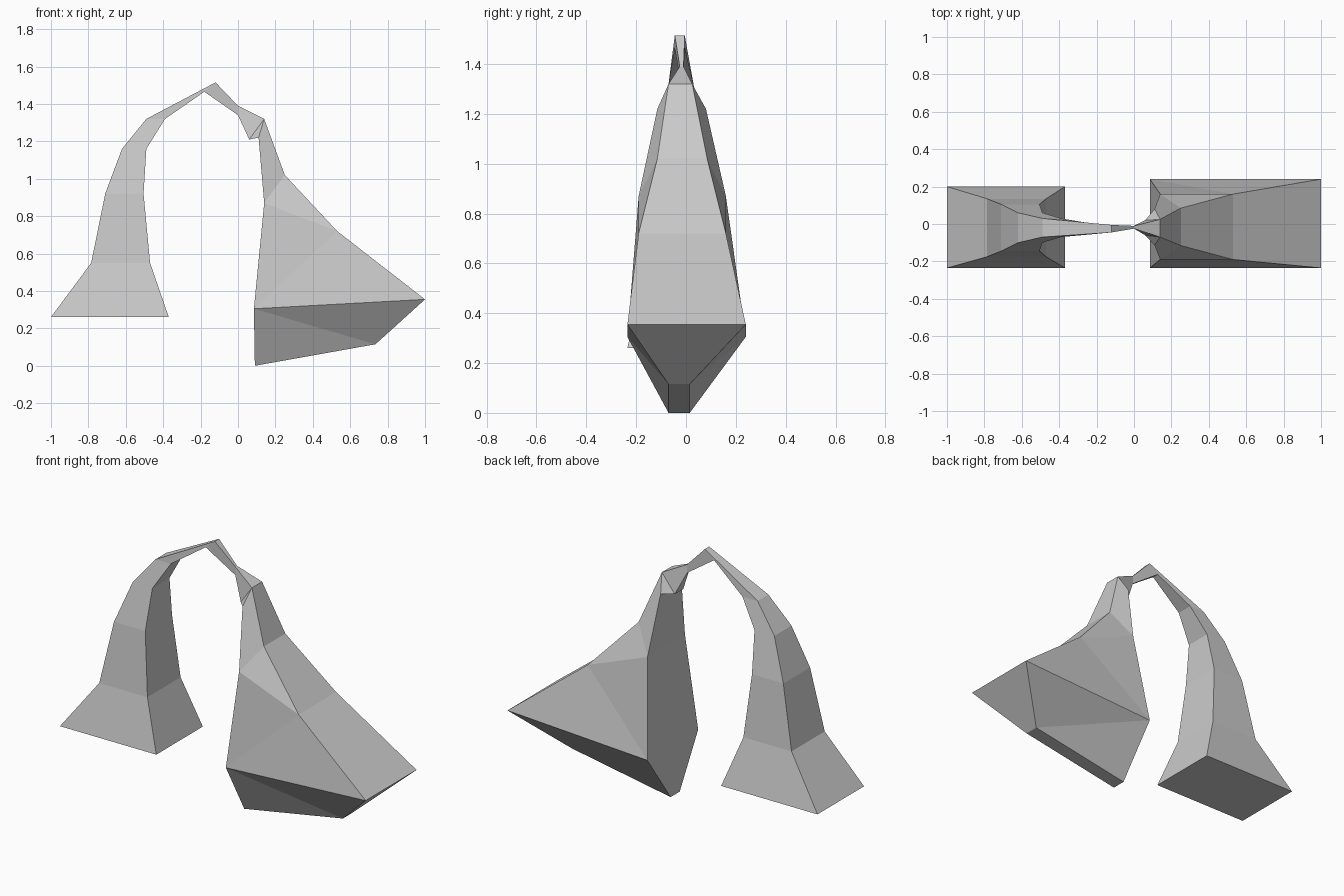
import bpy, bmesh

if "Cube" in bpy.data.objects:
    bpy.data.objects.remove(bpy.data.objects["Cube"])


def loft(name, sections):
    """Skin four-cornered sections: outer (x, z, y0, y1), inner (x, z, y0, y1)."""
    bm = bmesh.new()
    rings = []
    for (ox, oz, oa, ob), (ix, iz, ia, ib) in sections:
        corners = [(ox, oa, oz), (ox, ob, oz), (ix, ib, iz), (ix, ia, iz)]
        rings.append([bm.verts.new(c) for c in corners])
    for a, b in zip(rings, rings[1:]):
        for i in range(4):
            j = (i + 1) % 4
            bm.faces.new((a[i], a[j], b[j], b[i]))
    bm.faces.new(rings[0])
    bm.faces.new(rings[-1])
    # Sections may share an edge, so weld the repeats
    bmesh.ops.remove_doubles(bm, verts=bm.verts, dist=0.0005)
    bmesh.ops.recalc_face_normals(bm, faces=bm.faces)
    mesh = bpy.data.meshes.new(name)
    bm.to_mesh(mesh)
    bm.free()
    obj = bpy.data.objects.new(name, mesh)
    bpy.context.collection.objects.link(obj)
    return obj


# Shared thin neck, where the two halves of the arch meet
neck = ((0.0, 1.39, -0.025, -0.01), (0.0, 1.34, -0.025, -0.01))

# Flared left leg rising to the peak
loft("left_arch_leg", [
    ((-1.0, 0.26, -0.235, 0.2), (-0.37, 0.26, -0.235, 0.2)),
    ((-0.785, 0.55, -0.175, 0.135), (-0.47, 0.55, -0.175, 0.135)),
    ((-0.71, 0.92, -0.145, 0.105), (-0.505, 0.92, -0.145, 0.105)),
    ((-0.62, 1.16, -0.1, 0.06), (-0.49, 1.16, -0.1, 0.06)),
    ((-0.49, 1.32, -0.07, 0.03), (-0.39, 1.32, -0.07, 0.03)),
    ((-0.12, 1.515, -0.045, -0.005), (-0.18, 1.465, -0.045, -0.005)),
    neck,
])

# Heavy right leg: shoulder, sloping back and tapered keel
shoulder = (0.14, 1.32, -0.07, 0.025)
knee = (0.14, 0.87, -0.19, 0.16)
slope = (0.53, 0.72, -0.19, 0.16)
heel = (0.085, 0.305, -0.235, 0.24)
keel_tip = (0.735, 0.115, -0.07, 0.015)
loft("right_arch_leg", [
    neck,
    (shoulder, (0.06, 1.21, -0.06, 0.02)),
    (shoulder, (0.11, 1.22, -0.115, 0.08)),
    ((0.25, 1.02, -0.115, 0.085), knee),
    (slope, knee),
    (slope, heel),
    ((1.0, 0.355, -0.235, 0.24), heel),
    (keel_tip, heel),
    (keel_tip, (0.09, 0.0, -0.07, 0.015)),
])
